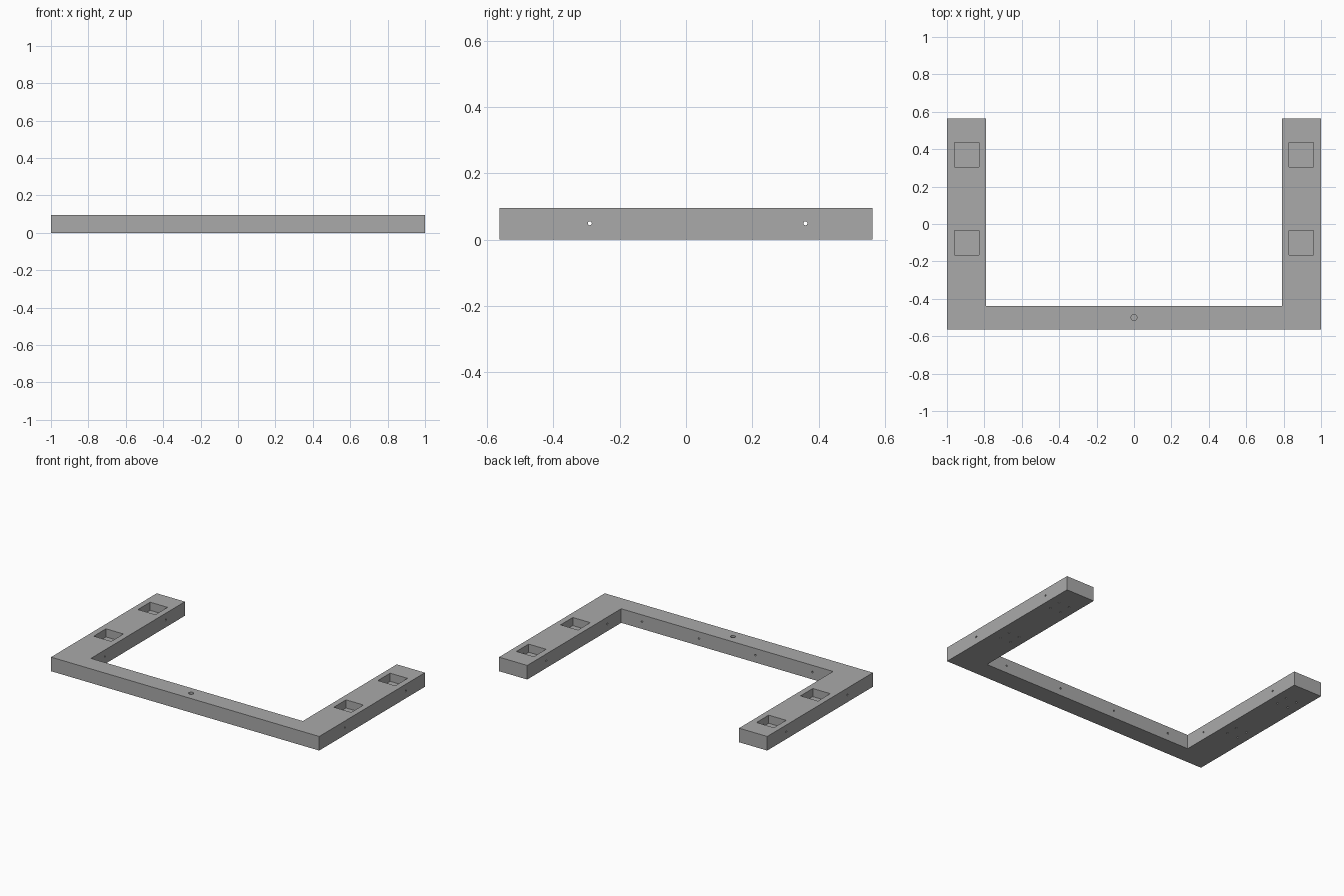
import bpy, bmesh, math
from mathutils import Matrix, Vector

if "Cube" in bpy.data.objects:
    bpy.data.objects.remove(bpy.data.objects["Cube"])

H = 0.095
grey = bpy.data.materials.new("mid grey")
grey.diffuse_color = (0.4, 0.4, 0.4, 1)
grey.use_nodes = True
grey.node_tree.nodes["Principled BSDF"].inputs["Base Color"].default_value = grey.diffuse_color

# U-shaped frame extruded from its outline
outline = [(-1, -.563), (1, -.563), (1, .563), (.79, .563),
           (.79, -.438), (-.79, -.438), (-.79, .563), (-1, .563)]
bm = bmesh.new()
face = bm.faces.new([bm.verts.new((x, y, 0)) for x, y in outline])
ext = bmesh.ops.extrude_face_region(bm, geom=[face])
bmesh.ops.translate(bm, vec=(0, 0, H), verts=[g for g in ext["geom"] if isinstance(g, bmesh.types.BMVert)])
bmesh.ops.recalc_face_normals(bm, faces=bm.faces)
mesh = bpy.data.meshes.new("frame")
bm.to_mesh(mesh)
bm.free()
frame = bpy.data.objects.new("frame", mesh)
bpy.context.collection.objects.link(frame)
mesh.materials.append(grey)


def cut(add):
    """Subtract the shapes made by add(bm) from the frame."""
    b = bmesh.new()
    add(b)
    m = bpy.data.meshes.new("cutter")
    b.to_mesh(m)
    b.free()
    m.materials.append(grey)
    ob = bpy.data.objects.new("cutter", m)
    bpy.context.collection.objects.link(ob)
    mod = frame.modifiers.new("cut", "BOOLEAN")
    mod.operation, mod.solver, mod.object = "DIFFERENCE", "EXACT", ob
    bpy.context.view_layer.objects.active = frame
    bpy.ops.object.modifier_apply(modifier=mod.name)
    bpy.data.objects.remove(ob)


def rod(b, centre, axis, r, length):
    rot = Vector(axis).to_track_quat("Z", "Y").to_matrix().to_4x4()
    bmesh.ops.create_cone(b, cap_ends=True, segments=16, radius1=r, radius2=r,
                          depth=length, matrix=Matrix.Translation(centre) @ rot)


def pockets(b):
    for x in (-.895, .895):
        for y in (-.1, .37):
            bmesh.ops.create_cube(b, size=1, matrix=Matrix.Translation((x, y, H)) @
                                  Matrix.Diagonal((.13, .13, .11, 1)))


def side_holes(b):
    for y in (-.29, .36):
        rod(b, (0, y, .049), (1, 0, 0), .006, 2.2)


def bar_holes(b):
    rod(b, (0, -.5, H), (0, 0, 1), .016, .1)          # top hole
    for x in (-.635, -.21, .21, .635):                 # inner edge holes
        rod(b, (x, -.438, .049), (0, 1, 0), .006, .06)


def foot_holes(b):
    for x in (-.895, .895):
        for y in (-.1, .37):
            for dx in (-.04, .04):
                for dy in (-.04, .04):
                    rod(b, (x + dx, y + dy, 0), (0, 0, 1), .006, .04)


for step in (pockets, side_holes, bar_holes, foot_holes):
    cut(step)
